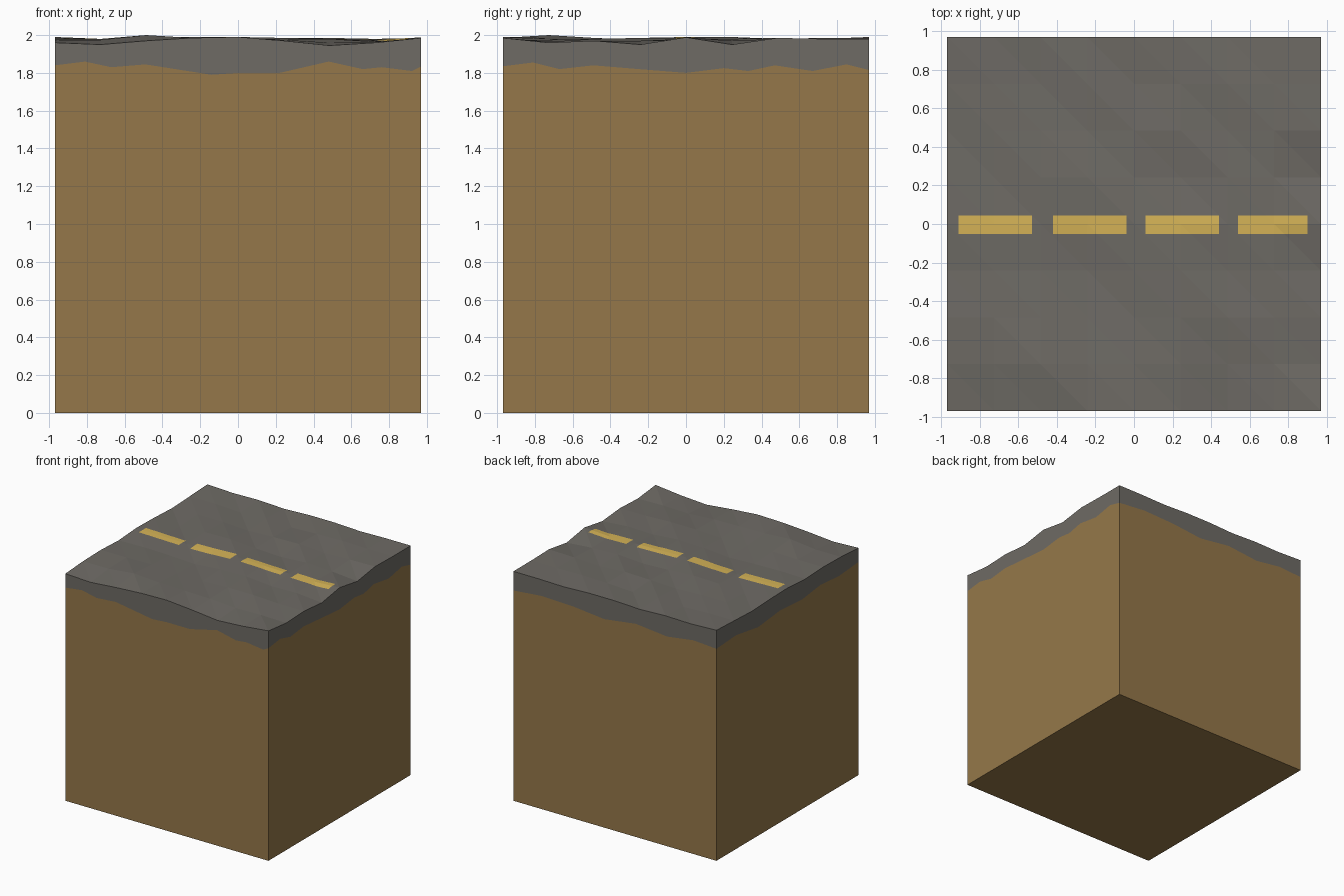
import bpy, bmesh
from mathutils import Vector

if "Cube" in bpy.data.objects:
    bpy.data.objects.remove(bpy.data.objects["Cube"])

H = 0.97            # half width of the block
N = 8               # surface cells per side
STEP = 2 * H / N

# Depth of each surface point below z = 2, in hundredths (rows run front to back)
DIPS = ["4 5 3 1.5 1 3 5.5 4 1.5",
        "2.5 2.5 0 1.5 2 2.5 4 3.5 4",
        "2 2 1.5 3 3 2 2 3 3",
        "3 2.5 3 4 2 1.5 3.5 3 5",
        "1.5 2 2.5 2 1 1.5 2 2.5 1.2",
        "2 3 1.5 1 2.5 3.5 2 3 5",
        "3 2 2 3 2 1.5 3 2 1.5",
        "2 2 3 1.5 3 2 1.5 2 2",
        "1 2 1.5 2.5 1.5 1.5 2.5 2 2"]
Z = [[2 - float(v) / 100 for v in row.split()] for row in DIPS]

# Soil line profiles (position along wall, height)
FRONT = [(-.97, 1.84), (-.81, 1.86), (-.67, 1.83), (-.49, 1.845), (-.14, 1.79),
         (0, 1.80), (.22, 1.80), (.48, 1.86), (.66, 1.82), (.76, 1.83), (.92, 1.81), (.97, 1.835)]
RIGHT = [(-.97, 1.835), (-.81, 1.855), (-.67, 1.82), (-.49, 1.84), (-.25, 1.82),
         (0, 1.80), (.20, 1.825), (.33, 1.81), (.47, 1.84), (.67, 1.81), (.85, 1.845), (.97, 1.815)]
BACK = [(-.97, 1.83), (-.75, 1.845), (-.5, 1.81), (-.2, 1.84), (.1, 1.80), (.4, 1.83), (.7, 1.84), (.97, 1.815)]
LEFT = [(-.97, 1.84), (-.7, 1.82), (-.45, 1.84), (-.2, 1.81), (.1, 1.83), (.4, 1.80), (.7, 1.845), (.97, 1.83)]


def material(name, rgb):
    m = bpy.data.materials.new(name)
    m.diffuse_color = (*rgb, 1)
    m.use_nodes = True
    m.node_tree.nodes["Principled BSDF"].inputs["Base Color"].default_value = m.diffuse_color
    return m


asphalt = material("asphalt grey", (.156, .146, .130))
paint = material("road yellow", (.67, .455, .095))
soil = material("soil brown", (.30, .187, .067))


def interp(profile, t):
    for (a, za), (b, zb) in zip(profile, profile[1:]):
        if t <= b + 1e-6:
            return za + (zb - za) * (t - a) / (b - a)
    return profile[-1][1]


def finish(name, bm, mats):
    bmesh.ops.remove_doubles(bm, verts=bm.verts, dist=1e-5)
    bmesh.ops.recalc_face_normals(bm, faces=bm.faces)
    me = bpy.data.meshes.new(name)
    bm.to_mesh(me)
    bm.free()
    for m in mats:
        me.materials.append(m)
    bpy.context.collection.objects.link(bpy.data.objects.new(name, me))


def edge(values):
    return [(-H + i * STEP, z) for i, z in enumerate(values)]


# Each wall: soil profile, surface edge profile, mapping to x and y
WALLS = [(FRONT, edge(Z[0]), lambda t: (t, -H)),
         (RIGHT, edge([r[-1] for r in Z]), lambda t: (H, t)),
         (BACK, edge(Z[-1]), lambda t: (t, H)),
         (LEFT, edge([r[0] for r in Z]), lambda t: (-H, t))]


def strip(bm, place, stations, low, high):
    for a, b in zip(stations, stations[1:]):
        bm.faces.new([bm.verts.new((*place(t), z)) for t, z in
                      ((a, low(a)), (b, low(b)), (b, high(b)), (a, high(a)))])


# Road surface: faceted grid, painted dashes cut in, sides down to the soil line
road = bmesh.new()
g = [[road.verts.new((-H + i * STEP, -H + j * STEP, Z[j][i])) for i in range(N + 1)] for j in range(N + 1)]
for j in range(N):
    for i in range(N):
        a, b, c, d = g[j][i], g[j][i + 1], g[j + 1][i + 1], g[j + 1][i]
        road.faces.new((a, b, d))
        road.faces.new((b, c, d))
DASHES = [(-.91, -.53), (-.42, -.04), (.06, .44), (.54, .90)]
Y0, Y1 = -.052, .045


def cut(co, no):
    near = [f for f in road.faces if abs(f.calc_center_median().y) < .3]
    geom = near + list({e for f in near for e in f.edges}) + list({v for f in near for v in f.verts})
    bmesh.ops.bisect_plane(road, geom=geom, plane_co=co, plane_no=no, dist=1e-5)


for y in (Y0, Y1):
    cut(Vector((0, y, 0)), Vector((0, 1, 0)))
for x in [x for d in DASHES for x in d]:
    cut(Vector((x, 0, 0)), Vector((1, 0, 0)))
for f in road.faces:
    c = f.calc_center_median()
    if Y0 < c.y < Y1 and any(a < c.x < b for a, b in DASHES):
        f.material_index = 1

# Soil block, open under the road, with a flat base
block = bmesh.new()
for low, top, place in WALLS:
    stations = sorted({round(t, 4) for t, _ in low + top})
    strip(road, place, stations, lambda t: interp(low, t), lambda t: interp(top, t))
    strip(block, place, stations, lambda t: 0, lambda t: interp(low, t))
block.faces.new([block.verts.new((x, y, 0)) for x, y in ((-H, -H), (-H, H), (H, H), (H, -H))])

# Base is one face spanning the wall strips, so orient every face outward by position
finish("road_surface", road, [asphalt, paint])
finish("soil_block", block, [soil])
for o in bpy.data.objects:
    bm = bmesh.new()
    bm.from_mesh(o.data)
    for f in bm.faces:
        f.normal_update()
        c = f.calc_center_median()
        out = Vector((c.x, c.y, 0)) if abs(f.normal.z) < .5 else Vector((0, 0, c.z - 1))
        if f.normal.dot(out) < 0:
            f.normal_flip()
    bm.to_mesh(o.data)
    bm.free()
